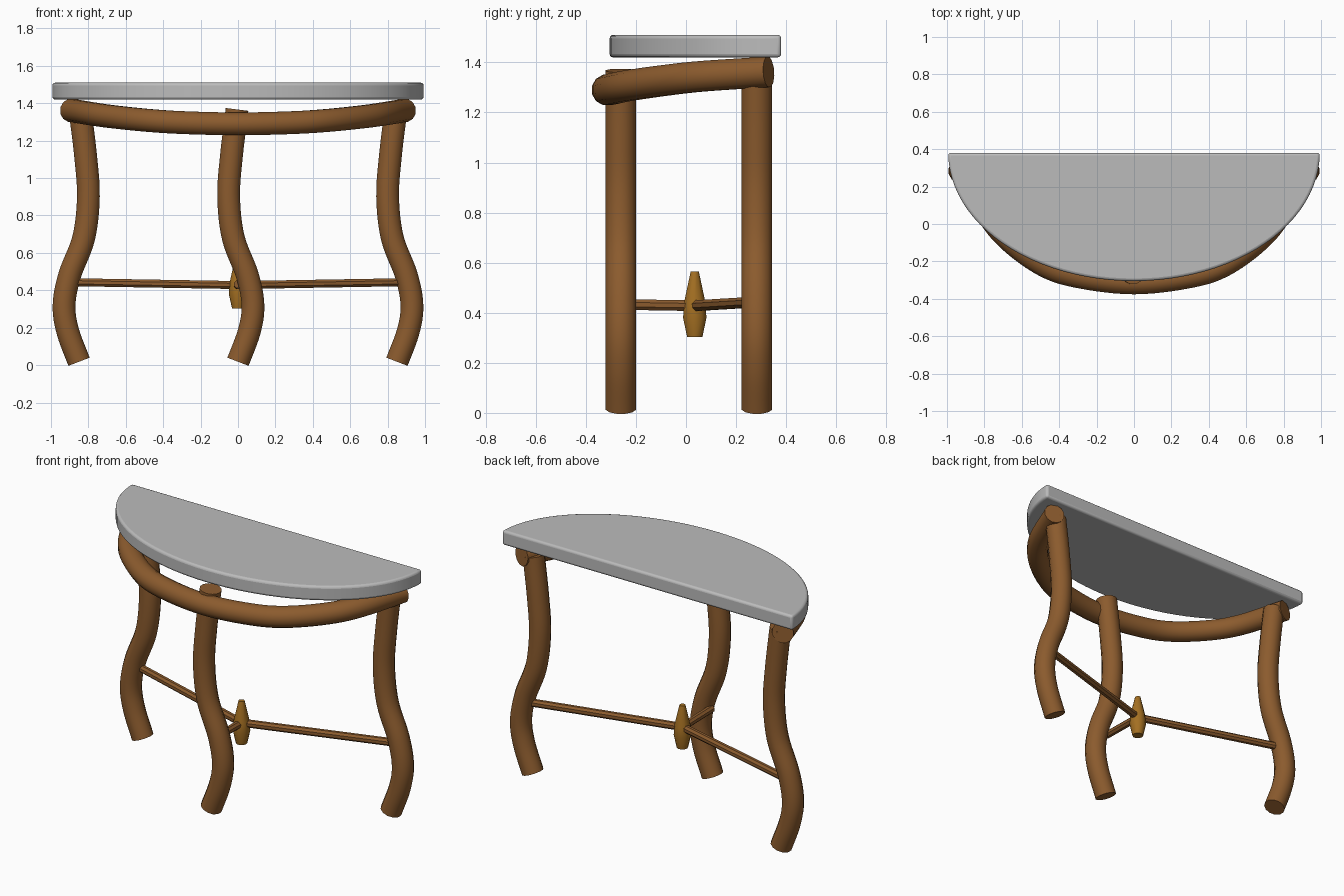
import bpy, bmesh, math
from mathutils import Vector, Matrix

if "Cube" in bpy.data.objects:
    bpy.data.objects.remove(bpy.data.objects["Cube"], do_unlink=True)


def material(name, rgb):
    m = bpy.data.materials.new(name)
    m.use_nodes = True
    m.diffuse_color = (*rgb, 1)
    m.node_tree.nodes["Principled BSDF"].inputs["Base Color"].default_value = (*rgb, 1)
    return m


wood = material("brown wood", (0.26, 0.105, 0.027))
gold = material("golden wood", (0.37, 0.16, 0.016))
stone = material("pale grey", (0.50, 0.50, 0.50))


def finish(name, bm, mat, angle=35):
    bmesh.ops.recalc_face_normals(bm, faces=bm.faces)
    mesh = bpy.data.meshes.new(name)
    bm.to_mesh(mesh)
    bm.free()
    mesh.materials.append(mat)
    ob = bpy.data.objects.new(name, mesh)
    bpy.context.collection.objects.link(ob)
    bpy.ops.object.select_all(action="DESELECT")
    ob.select_set(True)
    bpy.context.view_layer.objects.active = ob
    bpy.ops.object.shade_smooth_by_angle(angle=math.radians(angle))
    return ob


def spline(points, steps=6):
    """Smooth path through the points (Catmull-Rom)."""
    p = [Vector(q) for q in points]
    p = [2 * p[0] - p[1]] + p + [2 * p[-1] - p[-2]]
    path = []
    for a, b, c, d in zip(p, p[1:], p[2:], p[3:]):
        for i in range(steps):
            t = i / steps
            path.append(0.5 * (2 * b + (c - a) * t + (2 * a - 5 * b + 4 * c - d) * t * t
                               + (3 * b - a - 3 * c + d) * t ** 3))
    return path + [p[-2]]


def loft(bm, rings):
    """Skin a row of vertex rings and cap both ends."""
    for r, s in zip(rings, rings[1:]):
        for i in range(len(r)):
            j = (i + 1) % len(r)
            bm.faces.new((r[i], r[j], s[j], s[i]))
    bm.faces.new(rings[0])
    bm.faces.new(rings[-1])


def tube(name, path, radius, sides, mat, up):
    bm = bmesh.new()
    rings = []
    for k, c in enumerate(path):
        t = (path[min(k + 1, len(path) - 1)] - path[max(k - 1, 0)]).normalized()
        u = Vector(up).cross(t).normalized()
        v = t.cross(u)
        angles = [2 * math.pi * (i + 0.5) / sides for i in range(sides)]
        rings.append([bm.verts.new(c + radius * (u * math.cos(a) + v * math.sin(a))) for a in angles])
    loft(bm, rings)
    return finish(name, bm, mat)


# Half-oval tabletop with softened edges
bm = bmesh.new()
N = 48
outline = [bm.verts.new((0.993 * math.cos(math.pi * i / N),
                         0.38 - 0.685 * math.sin(math.pi * i / N), 1.42)) for i in range(N + 1)]
base = bm.faces.new(outline)
lifted = bmesh.ops.extrude_face_region(bm, geom=[base])["geom"]
bmesh.ops.translate(bm, vec=(0, 0, 0.09), verts=[g for g in lifted if isinstance(g, bmesh.types.BMVert)])
top = finish("tabletop", bm, stone)
bevel = top.modifiers.new("soft edge", "BEVEL")
bevel.width = 0.014
bevel.segments = 3
bevel.limit_method = "ANGLE"

# Wavy legs: sideways offset and height
wave = [(0, 0.018), (0.06, 0.18), (0.08, 0.32), (0.05, 0.48), (-0.025, 0.68),
        (-0.05, 0.9), (-0.035, 1.12), (-0.005, 1.367)]
for name, x, y, flip in (("front_leg", 0, -0.26, 1), ("left_leg", 0.85, 0.283, 1),
                         ("right_leg", -0.85, 0.283, -1)):
    tube(name, spline([(x + flip * dx, y, z) for dx, z in wave]), 0.063, 12, wood, (0, 1, 0))

# Curved rail under the top, rising toward the back
half = [(0.28, -0.285, 1.296), (0.475, -0.225, 1.308), (0.67, -0.085, 1.328),
        (0.79, 0.07, 1.345), (0.893, 0.33, 1.362)]
rail = [(-x, y, z) for x, y, z in reversed(half)] + [(0, -0.315, 1.29)] + half
tube("curved_rail", spline(rail), 0.063, 12, wood, (0, 0, 1))

# Turned spindle where the stretchers meet
HUB = Vector((0, 0.035, 0))
bm = bmesh.new()
rings = []
for r, z in ((0.032, 0.303), (0.049, 0.38), (0.045, 0.44), (0.017, 0.565)):
    rings.append([bm.verts.new(HUB + Vector((r * math.cos(a), r * math.sin(a), z)))
                  for a in (2 * math.pi * i / 10 for i in range(10))])
loft(bm, rings)
finish("spindle", bm, gold, 40)

# Straight stretchers from the spindle to each leg
for name, end in (("front_stretcher", (0, -0.25, 0.433)), ("left_stretcher", (0.87, 0.283, 0.443)),
                  ("right_stretcher", (-0.87, 0.283, 0.443))):
    tube(name, [HUB + Vector((0, 0, 0.428)), Vector(end)], 0.023, 8, wood, (0, 0, 1))
